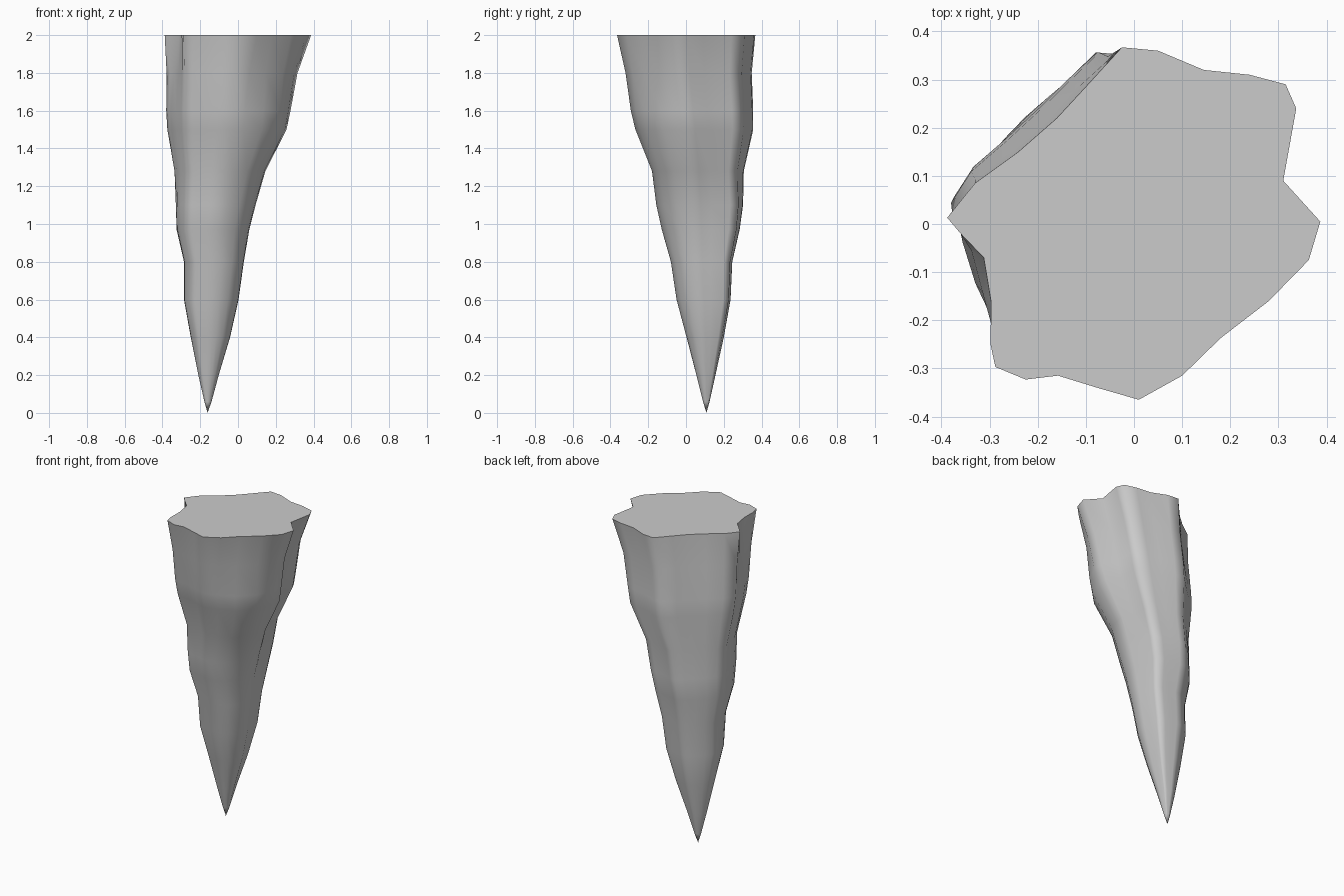
import bpy, bmesh, math

if "Cube" in bpy.data.objects:
    bpy.data.objects.remove(bpy.data.objects["Cube"])

# Irregular outline of the broad top face
outline = [(.387, .005), (.31, .09), (.337, .24), (.315, .29), (.24, .31),
           (.145, .32), (.05, .36), (-.025, .367), (-.10, .285), (-.16, .22),
           (-.24, .15), (-.33, .085), (-.388, .013), (-.36, -.02),
           (-.312, -.07), (-.297, -.16), (-.298, -.25), (-.288, -.297),
           (-.225, -.323), (-.158, -.315), (-.07, -.342), (.01, -.365),
           (.10, -.315), (.18, -.237), (.28, -.16), (.363, -.075)]

# Taper: height, x min, x max, y min, y max, roundness,
# front-right ridge, back-right ridge
levels = [(2.0, -.388, .387, -.365, .367, 0, 0, 0),
          (1.8, -.378, .315, -.32, .348, .08, .09, 0),
          (1.6, -.38, .278, -.292, .356, .15, .2, 0),
          (1.5, -.374, .257, -.268, .356, .15, .25, 0),
          (1.28, -.336, .145, -.18, .306, .25, .26, .04),
          (1.1, -.329, .093, -.157, .302, .35, .22, .1),
          (.97, -.325, .06, -.128, .284, .45, .2, .14),
          (.8, -.286, .031, -.08, .245, .6, .19, .17),
          (.6, -.286, .003, -.05, .236, .6, .19, .17),
          (.4, -.25, -.042, .003, .2, .6, .19, .13),
          (.2, -.21, -.102, .055, .156, .6, .18, .1),
          (.06, -.178, -.14, .09, .125, .6, .1, .05)]


def bump(angle, centre, width):
    """Soft weight around a direction, in degrees."""
    d = (math.degrees(angle) - centre + 180) % 360 - 180
    return math.exp(-(d / width) ** 2)


def ring(bm, z, x0, x1, y0, y1, roundness, ridge, back_ridge):
    """Fit the outline to a level: rounder lower down, left hollow filled in."""
    points = []
    for px, py in outline:
        u, v = px / .3875, py / .366
        angle = math.atan2(v, u)
        fill = .7 * min(1, roundness / .12) * bump(angle, 203, 22)
        r = min(1, roundness + fill)
        k = (1 + r * (1 / math.hypot(u, v) - 1)
             + ridge * bump(angle, -46, 24)
             + back_ridge * bump(angle, 42, 22)
             + .5 * back_ridge * bump(angle, 225, 22))
        points.append((u * k, v * k))

    # Map the shaped outline exactly onto the extents read at this height
    us, vs = [p[0] for p in points], [p[1] for p in points]
    u0, u1, v0, v1 = min(us), max(us), min(vs), max(vs)
    return [bm.verts.new((x0 + (u - u0) / (u1 - u0) * (x1 - x0),
                          y0 + (v - v0) / (v1 - v0) * (y1 - y0), z))
            for u, v in points]


bm = bmesh.new()
rings = [ring(bm, *level) for level in levels]
n = len(outline)

# Flat top and lofted sides
top = bm.faces.new(rings[0])
for a, b in zip(rings, rings[1:]):
    for i in range(n):
        j = (i + 1) % n
        bm.faces.new((a[i], b[i], b[j], a[j]))

# Pointed tip
tip = bm.verts.new((-.161, .108, 0))
for i in range(n):
    bm.faces.new((rings[-1][i], tip, rings[-1][(i + 1) % n]))
bmesh.ops.recalc_face_normals(bm, faces=bm.faces[:])

mesh = bpy.data.meshes.new("stalactite")
bm.to_mesh(mesh)
bm.free()
stalactite = bpy.data.objects.new("stalactite", mesh)
bpy.context.collection.objects.link(stalactite)
bpy.context.view_layer.objects.active = stalactite
stalactite.select_set(True)
bpy.ops.object.shade_smooth_by_angle(angle=math.radians(68))
